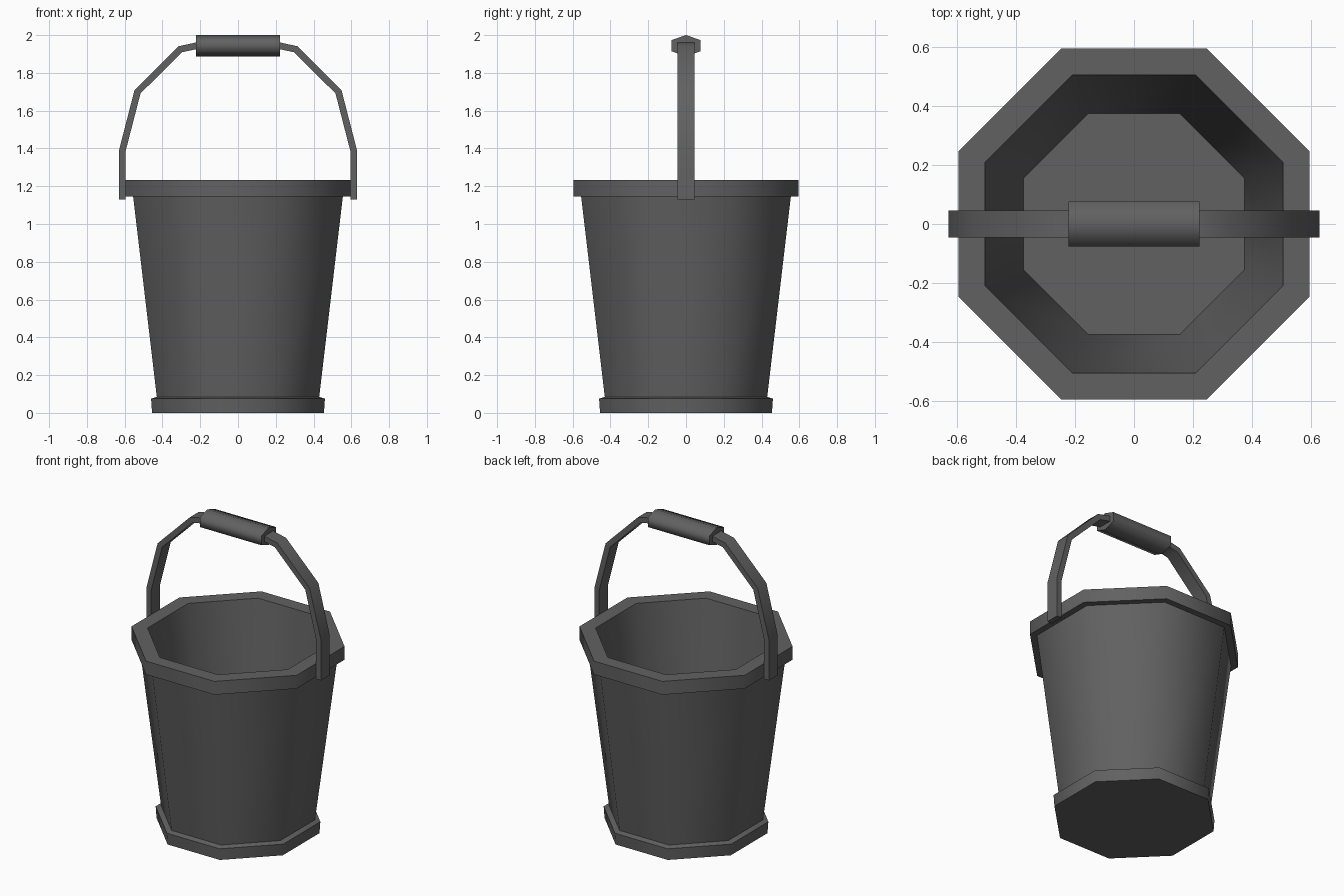
import bpy, bmesh, math
from mathutils import Vector

cube = bpy.data.objects.get("Cube")
if cube:
    bpy.data.objects.remove(cube, do_unlink=True)

metal = bpy.data.materials.new("dark grey")
metal.use_nodes = True
metal.diffuse_color = (0.12, 0.12, 0.12, 1)
metal.node_tree.nodes["Principled BSDF"].inputs["Base Color"].default_value = (0.12, 0.12, 0.12, 1)


def loft(name, rings, smooth_angle):
    """Skin a row of equal-sized vertex rings and cap both ends."""
    bm = bmesh.new()
    loops = [[bm.verts.new(p) for p in ring] for ring in rings]
    n = len(loops[0])
    for a, b in zip(loops, loops[1:]):
        for i in range(n):
            j = (i + 1) % n
            bm.faces.new((a[i], a[j], b[j], b[i]))
    bm.faces.new(loops[0][::-1])
    bm.faces.new(loops[-1])
    bmesh.ops.recalc_face_normals(bm, faces=bm.faces)
    mesh = bpy.data.meshes.new(name)
    bm.to_mesh(mesh)
    bm.free()
    mesh.materials.append(metal)
    obj = bpy.data.objects.new(name, mesh)
    bpy.context.collection.objects.link(obj)
    bpy.ops.object.select_all(action='DESELECT')
    obj.select_set(True)
    bpy.context.view_layer.objects.active = obj
    bpy.ops.object.shade_smooth_by_angle(angle=math.radians(smooth_angle))
    return obj


def octagon(apothem, z):
    r = apothem / math.cos(math.pi / 8)
    angles = [math.pi / 8 + i * math.pi / 4 for i in range(8)]
    return [(r * math.cos(a), r * math.sin(a), z) for a in angles]


# Pail: foot ring, tapered wall, rim, then inner wall down to the floor
profile = [(0.455, 0), (0.46, 0.075), (0.43, 0.085), (0.555, 1.145),
           (0.595, 1.145), (0.595, 1.232), (0.505, 1.232), (0.375, 0.11)]
loft("bucket", [octagon(r, z) for r, z in profile], 50)

# Bail handle: flat strap bent over the bucket, half path mirrored across x
half = [(0.612, 1.13), (0.612, 1.39), (0.532, 1.70), (0.306, 1.925), (0.20, 1.948)]
path = [Vector(p) for p in half] + [Vector((-x, z)) for x, z in reversed(half)]
width, thick = 0.045, 0.0175
rings = []
for i, p in enumerate(path):
    before = (p - path[i - 1]).normalized() if i else Vector((0, 1))
    after = (path[i + 1] - p).normalized() if i < len(path) - 1 else before
    tangent = (before + after).normalized()
    side = Vector((tangent.y, -tangent.x)) * thick / tangent.dot(after)
    outer, inner = p + side, p - side
    rings.append([(outer.x, -width, outer.y), (outer.x, width, outer.y),
                  (inner.x, width, inner.y), (inner.x, -width, inner.y)])
loft("handle_strap", rings, 50)

# Six-sided grip around the middle of the strap
hexagon = [(0, 2.0), (0.076, 1.974), (0.076, 1.914),
           (0, 1.888), (-0.076, 1.914), (-0.076, 1.974)]
loft("handle_grip", [[(x, y, z) for y, z in hexagon] for x in (-0.222, 0.222)], 80)
